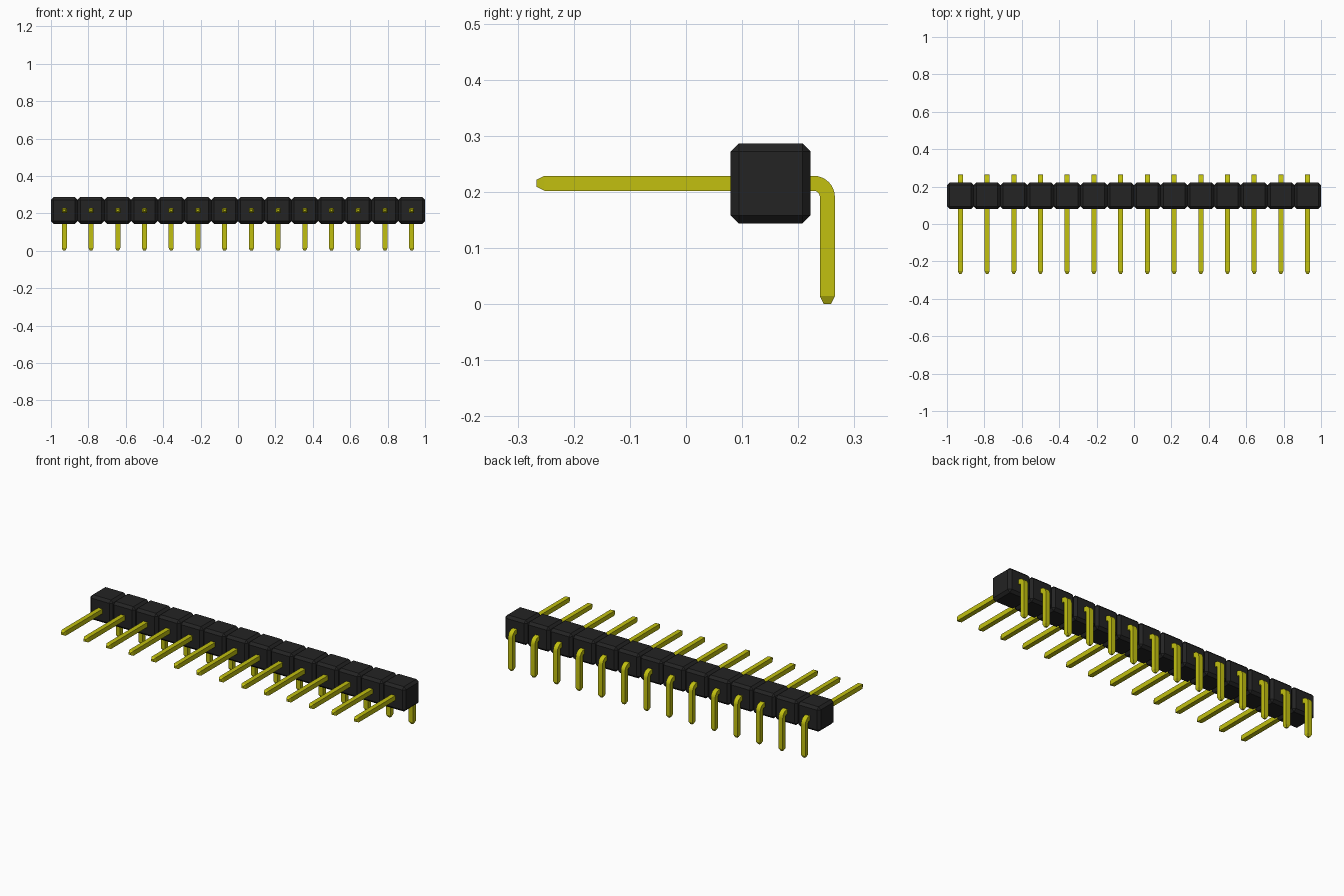
import bpy, bmesh, math
from mathutils import Vector

cube = bpy.data.objects.get("Cube")
if cube:
    bpy.data.objects.remove(cube, do_unlink=True)

COUNT = 14
PITCH = 2 / COUNT
HALF = 0.0134          # half thickness of a pin
AXIS_Z = 0.2155        # height of the horizontal pin section
LEG_Y = 0.2520         # depth of the vertical pin section
BEND = 0.0245          # centreline radius of the bend
CHAMFER = 0.0143


def material(name, color, roughness):
    m = bpy.data.materials.new(name)
    m.use_nodes = True
    m.diffuse_color = (*color, 1)
    bsdf = m.node_tree.nodes["Principled BSDF"]
    bsdf.inputs["Base Color"].default_value = (*color, 1)
    bsdf.inputs["Roughness"].default_value = roughness
    return m


def finish(bm, name, mat):
    bmesh.ops.recalc_face_normals(bm, faces=bm.faces[:])
    mesh = bpy.data.meshes.new(name)
    bm.to_mesh(mesh)
    bm.free()
    mesh.materials.append(mat)
    return mesh


def block_mesh(mat):
    # One cell of the housing, chamfered on every edge
    bm = bmesh.new()
    bmesh.ops.create_cube(bm, size=1)
    bmesh.ops.scale(bm, vec=(PITCH, 0.1425, 0.1425), verts=bm.verts[:])
    bmesh.ops.bevel(bm, geom=bm.edges[:], offset=CHAMFER, segments=1,
                    affect='EDGES', profile=0.5)
    return finish(bm, "housing_block", mat)


def pin_mesh(mat):
    # Stations along the pin: (y, z, direction angle, half size)
    stations = [(-0.2665, AXIS_Z, 0, HALF * 0.47), (-0.2522, AXIS_Z, 0, HALF)]
    steps = 8
    for i in range(steps + 1):
        a = math.pi / 2 * i / steps
        stations.append((LEG_Y - BEND + BEND * math.sin(a),
                         AXIS_Z - BEND + BEND * math.cos(a), a, HALF))
    down = math.pi / 2
    stations += [(LEG_Y, 0.0143, down, HALF), (LEG_Y, 0, down, HALF * 0.47)]

    # Square section swept through the stations
    bm = bmesh.new()
    rings = []
    for y, z, a, h in stations:
        normal = Vector((0, math.sin(a), math.cos(a)))
        rings.append([bm.verts.new(Vector((sx * h, y, z)) + normal * (sn * h))
                      for sx, sn in ((-1, -1), (1, -1), (1, 1), (-1, 1))])
    for r, s in zip(rings, rings[1:]):
        for k in range(4):
            j = (k + 1) % 4
            bm.faces.new((r[k], r[j], s[j], s[k]))
    bm.faces.new(rings[0])
    bm.faces.new(rings[-1])
    return finish(bm, "pin", mat)


def place(name, mesh, location):
    obj = bpy.data.objects.new(name, mesh)
    obj.location = location
    bpy.context.collection.objects.link(obj)
    return obj


black = material("black plastic", (0.017, 0.017, 0.017), 0.6)
yellow = material("yellow metal", (0.54, 0.53, 0.005), 0.5)
block = block_mesh(black)
pin = pin_mesh(yellow)

# Row of housing blocks, each with its bent pin
pins = []
for i in range(COUNT):
    x = (i - (COUNT - 1) / 2) * PITCH
    place(f"housing_block_{i + 1}", block, (x, 0.1510, AXIS_Z))
    pins.append(place(f"pin_{i + 1}", pin, (x, 0, 0)))

# Smooth the bend, keep the square edges sharp
bpy.ops.object.select_all(action='DESELECT')
pins[0].select_set(True)
bpy.context.view_layer.objects.active = pins[0]
bpy.ops.object.shade_smooth_by_angle(angle=math.radians(25))
